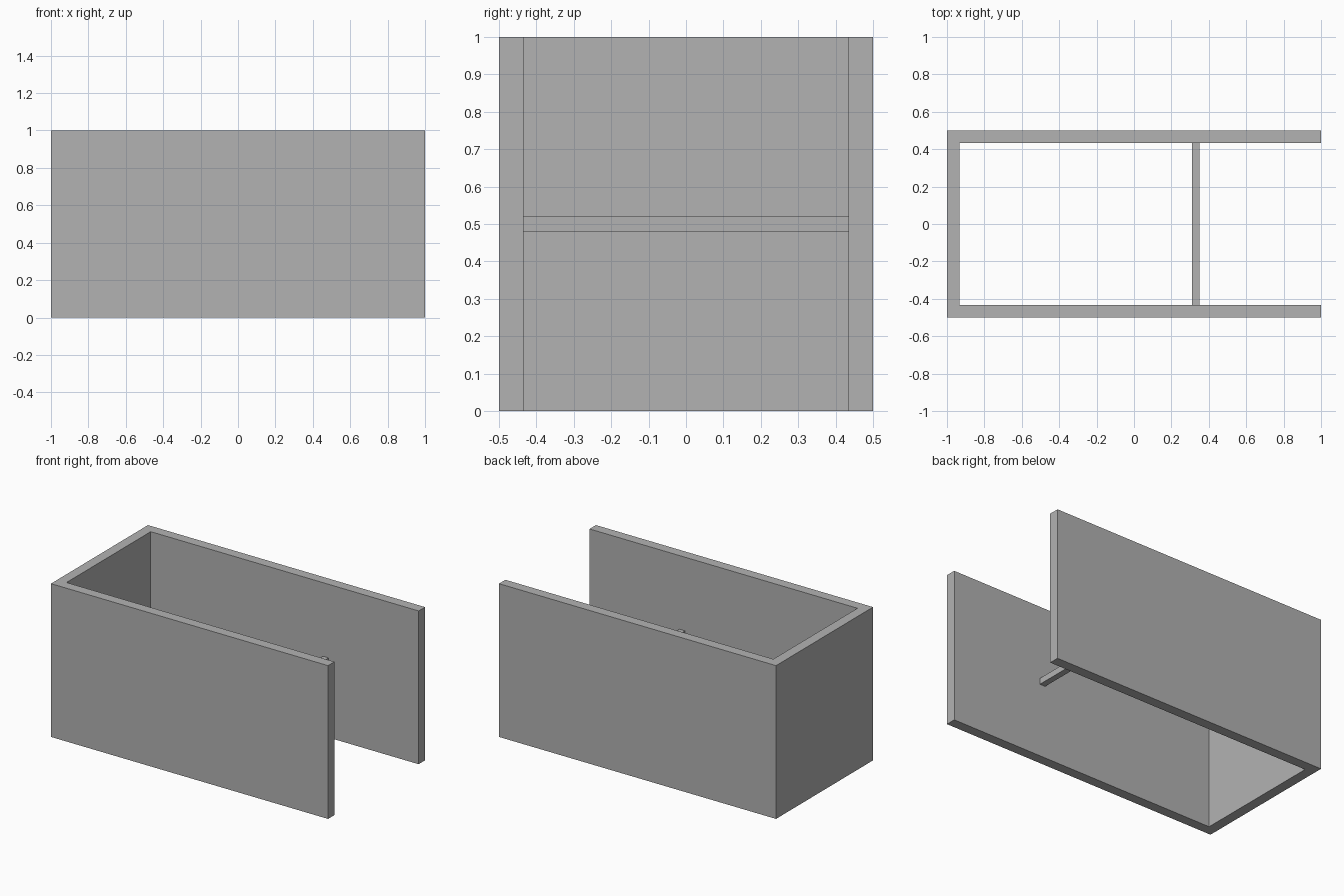
import bpy
import bmesh

cube = bpy.data.objects.get("Cube")
if cube:
    bpy.data.objects.remove(cube, do_unlink=True)

WALL = 0.066  # wall thickness

# Single plain grey
grey = bpy.data.materials.new("plain grey")
grey.use_nodes = True
colour = (0.448, 0.448, 0.448, 1.0)
grey.diffuse_color = colour
grey.node_tree.nodes["Principled BSDF"].inputs["Base Color"].default_value = colour


def extrude_outline(name, outline, z0, z1):
    """Extrude a flat xy outline from z0 up to z1."""
    bm = bmesh.new()
    face = bm.faces.new([bm.verts.new((x, y, z0)) for x, y in outline])
    result = bmesh.ops.extrude_face_region(bm, geom=[face])
    top = [v for v in result["geom"] if isinstance(v, bmesh.types.BMVert)]
    bmesh.ops.translate(bm, verts=top, vec=(0, 0, z1 - z0))
    bmesh.ops.recalc_face_normals(bm, faces=bm.faces)
    mesh = bpy.data.meshes.new(name)
    bm.to_mesh(mesh)
    bm.free()
    mesh.materials.append(grey)
    obj = bpy.data.objects.new(name, mesh)
    bpy.context.collection.objects.link(obj)
    return obj


# U-shaped shell: two long walls joined by the closed end, open at +x
inner = 0.5 - WALL
extrude_outline("wall_shell", [
    (-1, -0.5), (1, -0.5), (1, -inner), (-1 + WALL, -inner),
    (-1 + WALL, inner), (1, inner), (1, 0.5), (-1, 0.5),
], 0, 1)

# Square cross bar spanning the long walls at mid height
extrude_outline("cross_bar", [
    (0.31, -inner), (0.35, -inner), (0.35, inner), (0.31, inner),
], 0.48, 0.52)
